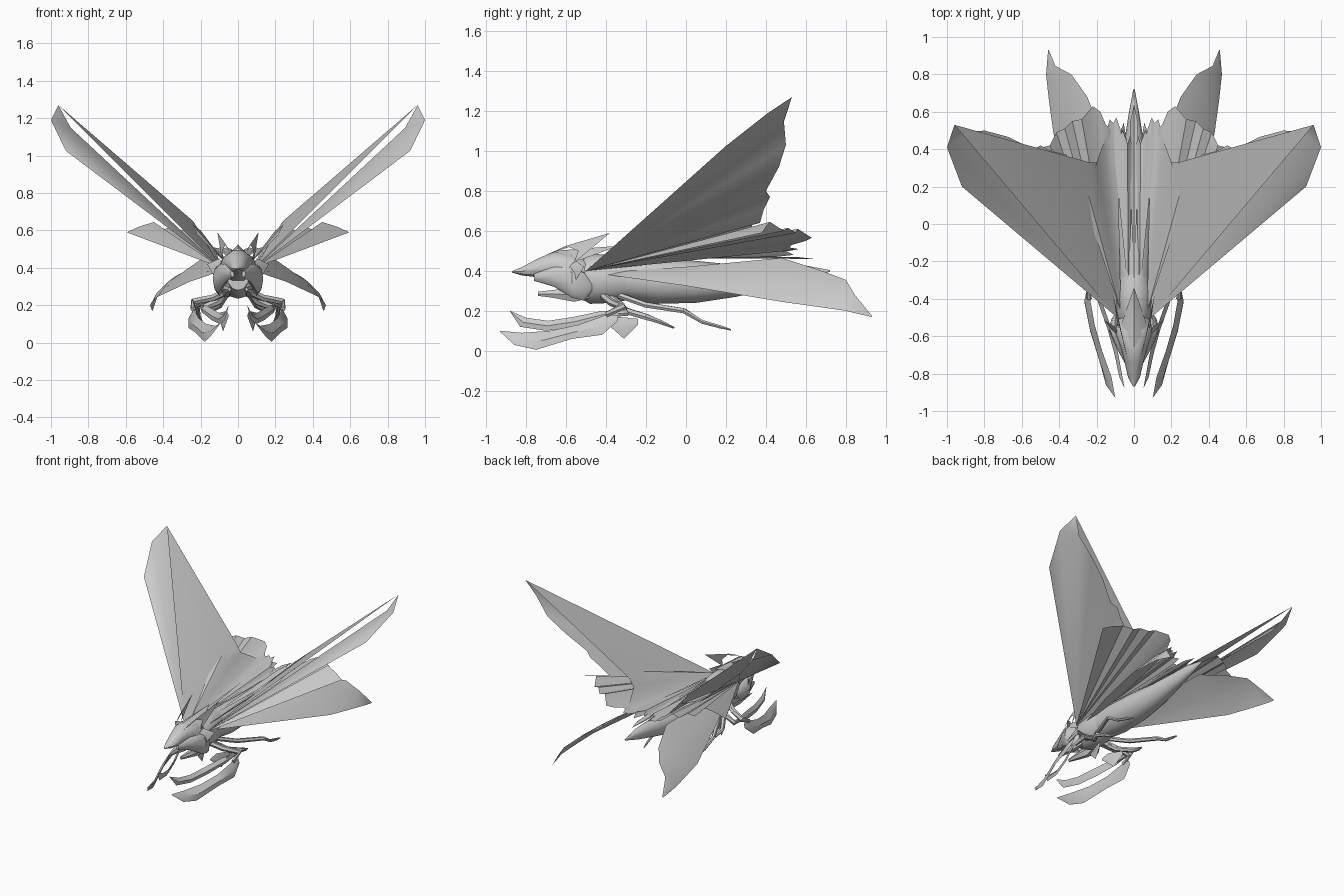
import bpy, bmesh, math
from mathutils import Vector

grey = bpy.data.materials.new("pale_grey")
grey.diffuse_color = (0.6, 0.6, 0.6, 1)


def finish(name, bm, mirror=True, angle=35):
    mesh = bpy.data.meshes.new(name)
    bm.to_mesh(mesh)
    bm.free()
    mesh.materials.append(grey)
    ob = bpy.data.objects.new(name, mesh)
    bpy.context.collection.objects.link(ob)
    if mirror:
        ob.modifiers.new("mirror", 'MIRROR')
    bpy.ops.object.select_all(action='DESELECT')
    ob.select_set(True)
    bpy.context.view_layer.objects.active = ob
    bpy.ops.object.shade_smooth_by_angle(angle=math.radians(angle))
    return ob


def fan(name, root, rim, mirror=True, tip_at=None, tip=None):
    """Thin membrane: triangles from a root to a rim, with an optional extra tip on one rim edge."""
    bm = bmesh.new()
    r = bm.verts.new(root)
    vs = [bm.verts.new(p) for p in rim]
    for a, b in zip(vs, vs[1:]):
        bm.faces.new((r, a, b))
    if tip:
        bm.faces.new((vs[tip_at], bm.verts.new(tip), vs[tip_at + 1]))
    return finish(name, bm, mirror)


def patch(name, root, rows):
    """Thin membrane: a root fanning into rows of matching points."""
    bm = bmesh.new()
    r = bm.verts.new(root)
    grid = [[bm.verts.new(p) for p in row] for row in rows]
    for a, b in zip(grid[0], grid[0][1:]):
        bm.faces.new((r, a, b))
    for p, q in zip(grid, grid[1:]):
        for k in range(len(p) - 1):
            bm.faces.new((p[k], q[k], q[k + 1], p[k + 1]))
    return finish(name, bm, True, 50)


def loft(name, path, n=8, mirror=True, along_y=False, angle=35):
    """Closed tube through (x, y, z, half width, half height) stations."""
    bm = bmesh.new()
    pts = [Vector(p[:3]) for p in path]
    rings = []
    for i, p in enumerate(path):
        t = pts[min(i + 1, len(pts) - 1)] - pts[max(i - 1, 0)]
        if along_y:
            t = Vector((0, 1, 0))
        side = t.cross(Vector((0, 0, 1))).normalized()
        up = side.cross(t).normalized()
        rings.append([bm.verts.new(pts[i] + side * p[3] * math.cos(2 * math.pi * k / n)
                                   + up * p[4] * math.sin(2 * math.pi * k / n)) for k in range(n)])
    for a, b in zip(rings, rings[1:]):
        for k in range(n):
            bm.faces.new((a[k], a[(k + 1) % n], b[(k + 1) % n], b[k]))
    bm.faces.new(rings[0])
    bm.faces.new(rings[-1])
    bmesh.ops.recalc_face_normals(bm, faces=bm.faces)
    return finish(name, bm, mirror, angle)


# Body: abdomen and thorax
loft("abdomen", [(0, -.34, .36, .09, .10), (0, -.15, .35, .105, .115), (0, .05, .345, .10, .105),
                 (0, .25, .35, .08, .08), (0, .42, .37, .055, .06), (0, .58, .39, .03, .04),
                 (0, .72, .40, .004, .004)], 12, False, True)
loft("thorax", [(0, -.56, .36, .06, .08), (0, -.48, .36, .10, .125), (0, -.36, .36, .105, .12),
                (0, -.26, .36, .085, .10)], 12, False, True)

# Head with beak, cheeks and jaws
loft("head", [(0, -.87, .395, .004, .004), (0, -.82, .398, .032, .022), (0, -.74, .415, .05, .05),
              (0, -.66, .425, .07, .075), (0, -.57, .41, .10, .08), (0, -.50, .39, .08, .07)],
     10, False, True)
loft("cheek", [(.03, -.76, .37, .01, .02), (.07, -.66, .37, .025, .05), (.105, -.57, .34, .03, .075),
               (.10, -.51, .32, .022, .07), (.09, -.47, .32, .004, .02)], 8, True, True)
loft("jaw", [(.045, -.74, .285, .008, .012), (.055, -.67, .285, .022, .022),
             (.06, -.56, .28, .028, .04), (.05, -.48, .29, .015, .03)], 6, True, True)
fan("cheek_spike", (.07, -.62, .40), [(.10, -.55, .45), (.165, -.51, .42), (.12, -.56, .34)])

# Crest plates swept back over the neck
fan("crest", (0, -.34, .525), [(-.07, -.54, .45), (-.03, -.62, .49), (0, -.66, .50),
                               (.03, -.62, .49), (.07, -.54, .45)], False)
fan("horn", (.11, -.38, .59), [(.04, -.70, .48), (.065, -.60, .525), (.08, -.54, .50), (.085, -.56, .44)])

# Great wings: a lower sheet and an upper sheet meeting only at the tip
root = (.09, -.50, .40)
tip = (.96, .53, 1.27)
fan("great_wing_lower", root,
    [(.92, .20, 1.025), (1.0, .41, 1.19), (.895, .49, 1.15), (.80, .50, 1.03),
     (.67, .465, .92), (.54, .40, .80), (.50, .42, .77), (.44, .39, .71), (.36, .37, .64)],
    tip_at=1, tip=tip)
fan("great_wing_upper", root,
    [tip, (.24, .33, .65), (.19, .33, .57), (.21, .18, .54)])

# Scalloped hind wings
fan("hind_wing", root,
    [(.595, .38, .59), (.53, .40, .62), (.45, .42, .645), (.415, .49, .60), (.37, .51, .615),
     (.33, .55, .59), (.28, .56, .61), (.22, .63, .565), (.18, .60, .55), (.15, .53, .53), (.12, .50, .50)])

# Folded membranes over the back
fan("back_membrane", (.07, -.47, .43),
    [(.215, -.04, .575), (.245, .16, .635), (.20, .33, .60), (.16, .44, .53), (.13, .56, .51), (.09, .52, .50)])
for i, (x, y) in enumerate([(.075, .57), (.04, .50)]):
    fan(f"back_plate_{i + 1}", (.03, -.38, .45),
        [(x + .045, y - .05, .50), (x + .02, y, .51), (x - .005, y - .07, .50),
         (x - .02, y - .03, .48), (x - .035, y - .12, .47)])
fan("back_ridge", (0, -.38, .465), [(-.025, .40, .47), (-.02, .55, .47), (0, .64, .46),
                                    (.02, .55, .47), (.025, .40, .47)], False)

# Trailing tail wings, arched and drooping towards the tip: outer edge, arch, inner edge
patch("tail_wing", (.07, -.46, .39),
      [[(.26, .00, .325), (.19, .00, .38), (.10, .00, .42)],
       [(.43, .48, .245), (.32, .48, .36), (.17, .48, .465)],
       [(.455, .66, .22), (.375, .67, .325), (.25, .68, .40)],
       [(.47, .80, .20), (.435, .80, .265), (.335, .80, .355)],
       [(.465, .86, .185), (.45, .86, .23), (.42, .845, .28)],
       [(.459, .93, .17), (.457, .93, .172), (.455, .93, .175)]])


# Scythe blades on the front limbs: upper edge, lower edge, folded middle
def blade(name, upper, lower, bulge):
    bm = bmesh.new()
    rows = []
    for i, (u, l) in enumerate(zip(upper, lower)):
        u, l = Vector(u), Vector(l)
        b = 0 if i in (0, len(upper) - 1) else bulge
        m = (u + l) / 2
        rows.append([bm.verts.new(v) for v in (u, m + Vector((b, 0, 0)), l, m - Vector((b * .3, 0, 0)))])
    for a, b in zip(rows, rows[1:]):
        for k in range(4):
            bm.faces.new((a[k], a[(k + 1) % 4], b[(k + 1) % 4], b[k]))
    bmesh.ops.remove_doubles(bm, verts=bm.verts, dist=.0005)
    bmesh.ops.recalc_face_normals(bm, faces=bm.faces)
    finish(name, bm)


blade("outer_scythe",
      [(.10, -.93, .10), (.12, -.82, .09), (.17, -.68, .10), (.21, -.54, .13), (.235, -.40, .18), (.24, -.34, .18)],
      [(.10, -.93, .095), (.15, -.86, .03), (.18, -.75, .005), (.235, -.57, .06), (.265, -.42, .08), (.25, -.34, .15)],
      .015)
blade("inner_scythe",
      [(.05, -.88, .20), (.065, -.80, .165), (.085, -.69, .15), (.12, -.56, .17), (.17, -.42, .20), (.20, -.34, .20)],
      [(.05, -.88, .195), (.07, -.83, .12), (.10, -.70, .10), (.14, -.56, .12), (.19, -.42, .16), (.20, -.34, .18)],
      .012)
blade("elbow_plate",
      [(.05, -.40, .15), (.06, -.34, .17), (.10, -.24, .16)],
      [(.05, -.40, .14), (.08, -.31, .06), (.10, -.24, .13)], .015)


# Jointed limbs
def limb(name, joints, r):
    loft(name, [(*p, r * s, r * s) for p, s in joints], 6)


limb("front_arm", [((.05, -.42, .28), 1), ((.13, -.37, .24), 1.1), ((.24, -.32, .22), 1), ((.24, -.40, .18), .8)], .018)
limb("second_arm", [((.05, -.38, .27), 1), ((.10, -.32, .22), 1.1), ((.19, -.30, .19), 1), ((.18, -.40, .18), .8)], .018)
limb("middle_leg", [((.05, -.40, .28), 1.2), ((.10, -.30, .20), 1.2), ((.16, -.20, .17), 1.1),
                    ((.15, -.13, .145), .8), ((.12, -.06, .115), .3)], .015)
limb("hind_leg", [((.05, -.34, .28), 1.2), ((.13, -.20, .23), 1.2), ((.22, -.01, .20), 1.1),
                  ((.21, .08, .145), .8), ((.20, .17, .12), .7), ((.19, .225, .105), .3)], .013)
